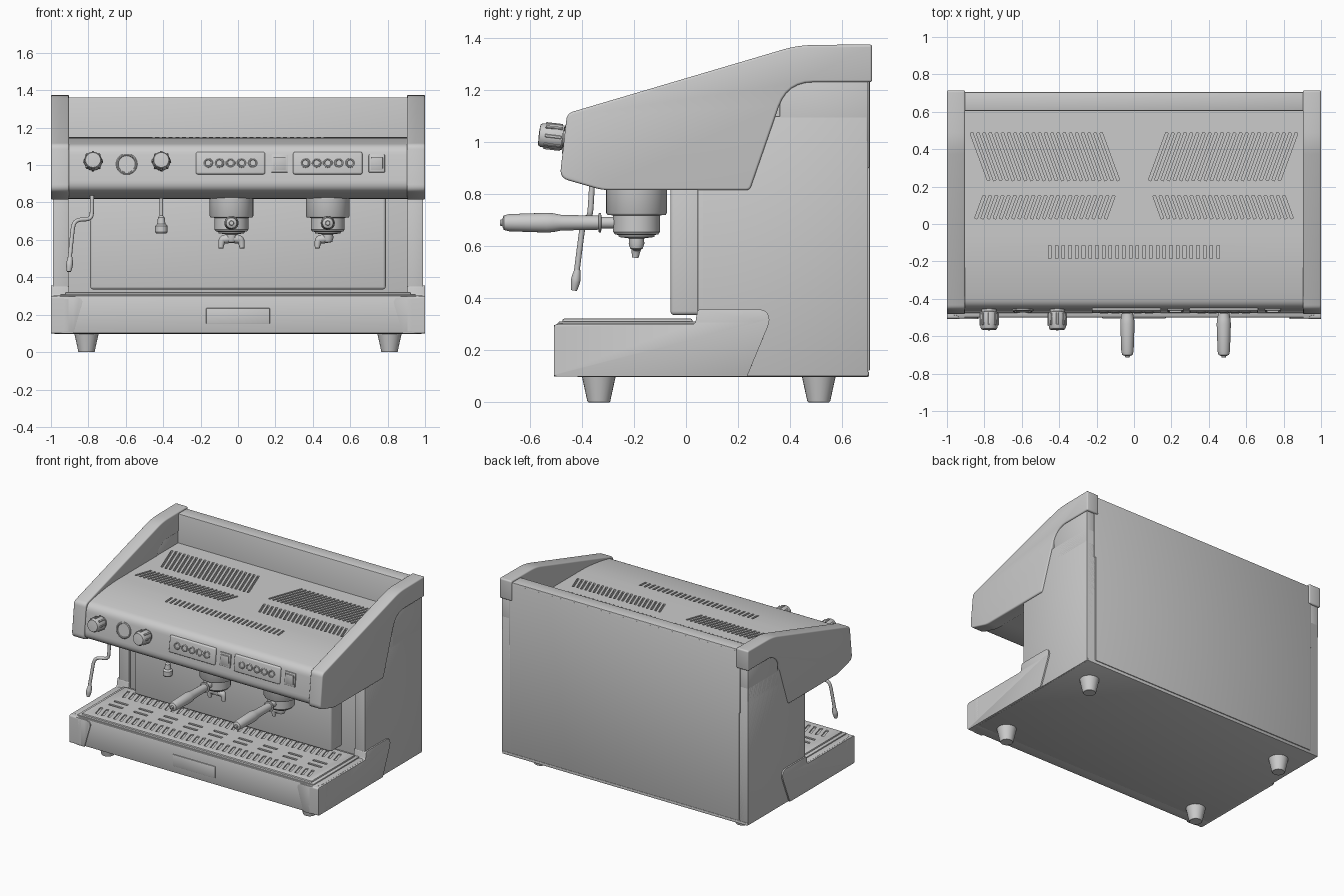
import bpy, bmesh, math
from mathutils import Matrix, Vector

if "Cube" in bpy.data.objects:
    bpy.data.objects.remove(bpy.data.objects["Cube"])

def finish(name, bm, bevel=0, seg=2, cutter=None, angle=32):
    """Turn a bmesh into an object, apply bevel and slot cutter, shade."""
    bmesh.ops.recalc_face_normals(bm, faces=bm.faces)
    me = bpy.data.meshes.new(name)
    bm.to_mesh(me)
    bm.free()
    ob = bpy.data.objects.new(name, me)
    bpy.context.collection.objects.link(ob)
    if bevel:
        m = ob.modifiers.new("bevel", 'BEVEL')
        m.width, m.segments, m.limit_method = bevel, seg, 'ANGLE'
        m.angle_limit = math.radians(35)
    if cutter:
        m = ob.modifiers.new("slots", 'BOOLEAN')
        m.operation, m.solver, m.object = 'DIFFERENCE', 'EXACT', cutter
    if ob.modifiers:
        bpy.context.view_layer.update()
        dg = bpy.context.evaluated_depsgraph_get()
        new = bpy.data.meshes.new_from_object(ob.evaluated_get(dg))
        ob.modifiers.clear()
        ob.data = new
    if cutter:
        bpy.data.objects.remove(cutter)
    ob.data.shade_smooth()
    ob.data.set_sharp_from_angle(angle=math.radians(angle))
    return ob

def fillet(pts, n=6):
    """Round each corner (a, b, r) of a closed profile."""
    out = []
    for i, (a, b, r) in enumerate(pts):
        p = Vector((a, b))
        if not r:
            out.append(p)
            continue
        q, s = Vector(pts[i - 1][:2]), Vector(pts[(i + 1) % len(pts)][:2])
        t0, t1 = p + (q - p).normalized() * r, p + (s - p).normalized() * r
        for k in range(n + 1):
            t = k / n
            out.append(t0 * (1 - t) ** 2 + p * 2 * t * (1 - t) + t1 * t * t)
    return out

def prism(name, pts, axis, lo, hi, bevel=0, seg=2, corner=None, cutter=None):
    """Extrude a profile along an axis; corner = (x, y) of an upright edge to round."""
    put = {'x': lambda a, b, t: (t, a, b), 'y': lambda a, b, t: (a, t, b),
           'z': lambda a, b, t: (a, b, t)}[axis]
    bm = bmesh.new()
    f = bm.faces.new([bm.verts.new(put(a, b, lo)) for a, b in fillet(pts)])
    g = bmesh.ops.extrude_face_region(bm, geom=[f])['geom']
    d = Vector(put(0, 0, hi - lo))
    bmesh.ops.translate(bm, vec=d, verts=[v for v in g if isinstance(v, bmesh.types.BMVert)])
    if corner:
        c = Vector(corner)
        es = [e for e in bm.edges if all((v.co.xy - c).length < 1e-4 for v in e.verts)]
        bmesh.ops.bevel(bm, geom=es, offset=0.07, segments=6, profile=0.5, affect='EDGES')
    return finish(name, bm, bevel, seg, cutter)

def box(name, lo, hi, bevel=0.006, seg=2, mat=None, cutter=None):
    bm = bmesh.new()
    size, mid = Vector(hi) - Vector(lo), (Vector(hi) + Vector(lo)) / 2
    m = Matrix.Translation(mid) @ Matrix.Diagonal((*size, 1))
    bmesh.ops.create_cube(bm, size=1, matrix=(mat or Matrix()) @ m)
    return finish(name, bm, bevel, seg, cutter)

def lathe(name, pts, mat, n=32):
    """Revolve (radius, height) points about local z, capped at both ends."""
    bm = bmesh.new()
    rings = [[bm.verts.new(mat @ Vector((r * math.cos(k * math.tau / n), r * math.sin(k * math.tau / n), z)))
              for k in range(n)] for r, z in pts]
    for A, B in zip(rings, rings[1:]):
        for k in range(n):
            bm.faces.new((A[k], A[(k + 1) % n], B[(k + 1) % n], B[k]))
    bm.faces.new(rings[0])
    bm.faces.new(rings[-1])
    return finish(name, bm)

def tube(name, pts, radii, depth):
    cu = bpy.data.curves.new(name, 'CURVE')
    cu.dimensions, cu.bevel_depth, cu.bevel_resolution, cu.use_fill_caps = '3D', depth, 4, True
    sp = cu.splines.new('NURBS')
    sp.points.add(len(pts) - 1)
    for p, co, r in zip(sp.points, pts, radii):
        p.co, p.radius = (*co, 1), r
    sp.use_endpoint_u, sp.order_u, sp.resolution_u = True, 3, 6
    ob = bpy.data.objects.new(name, cu)
    bpy.context.collection.objects.link(ob)
    bpy.context.view_layer.update()
    bm = bmesh.new()
    bm.from_mesh(bpy.data.meshes.new_from_object(ob.evaluated_get(bpy.context.evaluated_depsgraph_get())))
    bpy.data.objects.remove(ob)
    return finish(name, bm, angle=50)

def slots(items, lo, hi):
    """One cutter mesh made of many thin boxes (x, y, width, length, slant)."""
    bm = bmesh.new()
    for x, y, w, l, a in items:
        bmesh.ops.create_cube(bm, size=1, matrix=Matrix.Translation((x, y, (lo + hi) / 2))
                              @ Matrix.Rotation(math.radians(a), 4, 'Z') @ Matrix.Diagonal((w, l, hi - lo, 1)))
    ob = finish("slot_cutter", bm)
    ob.hide_render = True
    return ob

T = Matrix.Translation

# main body, back panel and base plate
box("body", (-.99, .06, .1), (.99, .70, 1.1), .006)
box("back_wall", (-.93, .605, .9), (.93, .705, 1.362), .006)
box("back_panel", (-.92, .69, .122), (.92, .706, 1.35), .003)
box("base_plate", (-.985, -.42, .098), (.985, .703, .118), .004)
box("backsplash", (-.79, -.06, .335), (.79, .08, .84), .015, 3)

# side parts, mirrored
for s, side in ((-1, "left"), (1, "right")):
    def span(a, b):
        return sorted((s * a, s * b))
    lo, hi = span(.905, .99)
    box(side + "_column", (lo, .045, .1), (hi, .70, 1.0), .006)
    box(side + "_shoulder", (lo, .36, 1.0), (hi, .70, 1.25), .004)
    prism(side + "_upper_panel", [(-.457, 1.11, .025), (.43, 1.372, .06), (.715, 1.375, .012), (.715, 1.23, 0),
          (.389, 1.23, .1), (.245, .815, .015), (-.32, .815, .03), (-.485, .862, .035)],
          'x', *span(.903, 1.0), bevel=.011, seg=3)
    prism(side + "_lower_panel", [(-.507, .1, .01), (-.507, .30, .015), (.035, .30, .012), (.045, .357, .012),
          (.325, .357, .05), (.318, .30, .02), (.235, .1, 0)],
          'x', *span(.905, 1.0), bevel=.005, corner=(s, -.507))
    prism(side + "_front_corner", [(s * 1.0, .1, 0), (s * .88, .1, 0), (s * .828, .28, .02), (s * .86, .297, .02),
          (s * 1.0, .297, 0)], 'y', -.507, -.40, bevel=.005, corner=(s, -.507))
    for y, end in ((-.335, "front"), (.51, "back")):
        lathe(f"{end}_{side}_foot", [(.04, 0), (.044, .004), (.065, .1)], T((s * .81, y, 0)), 24)

# hood with control face, deck and vents
vents = []
for s in (-1, 1):
    for k in range(22):
        x = s * (.13 + .033 * k)
        vents.append((x, .36, .014, .27, -s * 20))
        vents.append((x, .09, .014, .13, s * 20))
vents += [(-.45 + .9 * k / 25, -.15, .014, .07, 0) for k in range(26)]
prism("hood", [(-.30, .82, .08), (-.475, .865, .055), (-.447, 1.105, .05), (-.2, 1.15, .14), (.65, 1.15, 0),
      (.65, .82, 0)], 'x', -.91, .91, cutter=slots(vents, 1.13, 1.2))

# drip tray with slotted grate
prism("drip_tray", [(-.99, -.50, .07), (.99, -.50, .07), (.99, .2, 0), (-.99, .2, 0)], 'z', .1, .303, .008)
box("tray_rim", (-.95, -.49, .29), (.95, .04, .311), .006)
holes = []
for k in range(36):
    x = -.85 + 1.7 * k / 35
    holes += [(x, -.38, .02, .10, 15), (x, -.07, .02, .10, 15)]
for k in range(9):
    holes += [(-.8 + .2 * k, -.2, .11, .018, 0), (-.8 + .2 * k, -.26, .11, .018, 0)]
box("grate", (-.925, -.475, .295), (.925, .025, .322), .008, cutter=slots(holes, .313, .34))
box("front_badge", (-.17, -.506, .15), (.17, -.49, .235), .003)

# controls on the tilted front face: local x right, y up, z outward
def face(x, z):
    return T((x, -.4705 + (z - .91) * .117, z)) @ Matrix.Rotation(math.radians(83.3), 4, 'X')

for x, name in ((-.775, "steam"), (-.41, "water")):
    lathe(name + "_knob", [(.04, -.02), (.04, .012), (.047, .014), (.049, .04), (.045, .098), (.04, .106),
                           (.015, .108)], face(x, 1.015), 24)
    for k in range(8):
        box(f"{name}_knob_rib_{k}", (.04, -.006, .02), (.052, .006, .085), .002, 1,
            face(x, 1.015) @ Matrix.Rotation(k * math.tau / 8, 4, 'Z'))
lathe("pressure_gauge", [(.057, -.01), (.057, .006), (.052, .01), (.047, .01), (.045, .004), (.01, .004)],
      face(-.595, 1.005))
for i, x in enumerate((-.04, .48)):
    box(f"keypad_{i}", (-.185, -.06, -.02), (.185, .06, .012), .01, 3, face(x, 1.01))
    for k in range(5):
        lathe(f"keypad_{i}_button_{k}", [(.026, 0), (.026, .015), (.022, .018), (.017, .018), (.015, .014), (.004, .014)],
              face(x - .12 + .06 * k, 1.01), 20)
for i, x in enumerate((.222, .742)):
    box(f"switch_frame_{i}", (-.043, -.048, -.02), (.043, .048, .008), .004, 2, face(x, 1.008))
    box(f"switch_rocker_{i}", (-.032, -.036, -.01), (.032, .036, .014), .003, 2,
        face(x, 1.008) @ Matrix.Rotation(math.radians(7), 4, 'X'))

# brew groups with handles and spouts
for i, x in enumerate((-.035, .48)):
    c = T((x, -.19, 0))
    lathe(f"group_head_{i}", [(.117, .85), (.117, .728), (.112, .72), (.09, .718), (.09, .655), (.083, .645),
                              (.07, .643), (.068, .635), (.03, .63)], c, 40)
    lathe(f"filter_handle_{i}", [(.022, .05), (.022, .135), (.037, .136), (.037, .145), (.027, .146), (.03, .29),
          (.036, .32), (.038, .345), (.033, .49), (.028, .51), (.013, .516), (.011, .525)],
          T((x, -.19, .69)) @ Matrix.Rotation(math.radians(90), 4, 'X'), 24)
    lathe(f"spout_stem_{i}", [(.028, .64), (.03, .61), (.024, .59), (.01, .585)], c, 20)
    for s in ((-1, 1) if i == 0 else (-1,)):
        tube(f"spout_{i}_{s}", [(x, -.19, .61), (x + s * .028, -.19, .605), (x + s * .055, -.19, .60),
             (x + s * .056, -.195, .555)], (1.2, 1.2, .95, .6), .021)

# steam wand and hot water outlet
tube("steam_wand", [(-.78, -.36, .86), (-.78, -.365, .76), (-.785, -.37, .71), (-.85, -.385, .71),
     (-.88, -.395, .69), (-.888, -.405, .62), (-.9, -.42, .50)], [1] * 7, .011)
tube("steam_tip", [(-.897, -.417, .51), (-.9, -.422, .48), (-.902, -.426, .455), (-.904, -.43, .43)],
     (.7, 1.15, 1.1, .7), .016)
lathe("water_outlet", [(.009, .86), (.009, .73), (.018, .72), (.022, .685), (.033, .675), (.033, .642), (.028, .635)],
      T((-.41, -.22, 0)), 20)
